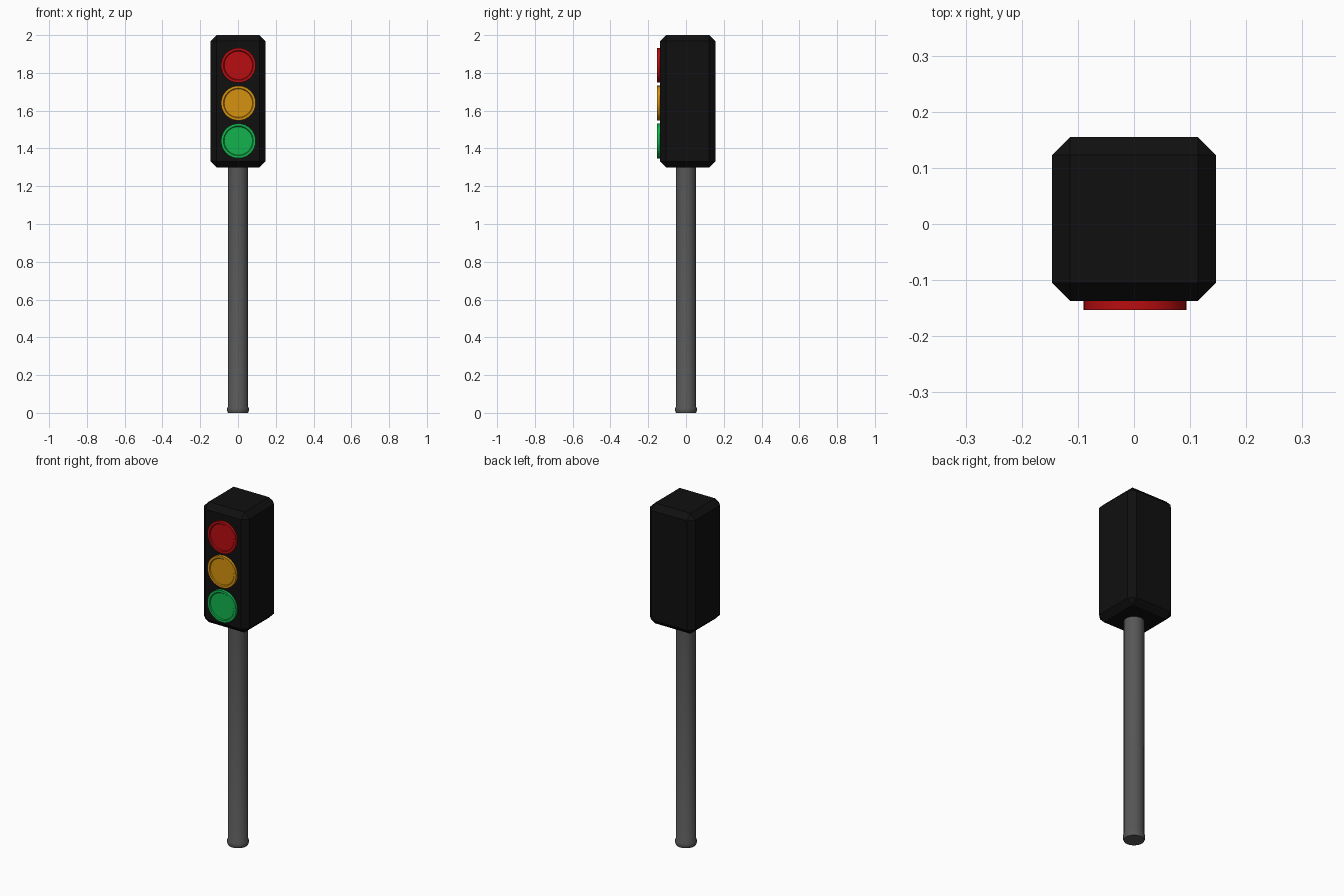
import bpy, bmesh, math
from mathutils import Matrix

if "Cube" in bpy.data.objects:
    bpy.data.objects.remove(bpy.data.objects["Cube"])


def material(name, rgb):
    m = bpy.data.materials.new(name)
    m.diffuse_color = (*rgb, 1)
    m.use_nodes = True
    m.node_tree.nodes["Principled BSDF"].inputs["Base Color"].default_value = m.diffuse_color
    return m


def add_object(name, bm, mat, angle=30):
    bmesh.ops.recalc_face_normals(bm, faces=bm.faces)
    me = bpy.data.meshes.new(name)
    bm.to_mesh(me)
    bm.free()
    ob = bpy.data.objects.new(name, me)
    bpy.context.collection.objects.link(ob)
    me.materials.append(mat)
    bpy.ops.object.select_all(action='DESELECT')
    ob.select_set(True)
    bpy.context.view_layer.objects.active = ob
    bpy.ops.object.shade_smooth_by_angle(angle=math.radians(angle))
    return ob


def lathe(profile, sides=32):
    """Solid of revolution about z from (radius, height) pairs, capped at both ends."""
    bm = bmesh.new()
    rings = [[bm.verts.new((r * math.cos(2 * math.pi * i / sides),
                            r * math.sin(2 * math.pi * i / sides), z))
              for i in range(sides)] for r, z in profile]
    for a, b in zip(rings, rings[1:]):
        for i in range(sides):
            j = (i + 1) % sides
            bm.faces.new((a[i], a[j], b[j], b[i]))
    bm.faces.new(rings[0])
    bm.faces.new(rings[-1])
    return bm


black = material("housing black", (0.005, 0.005, 0.005))
grey = material("pole grey", (0.095, 0.095, 0.095))
red = material("red lens", (0.48, 0.004, 0.005))
amber = material("amber lens", (0.66, 0.29, 0.005))
green = material("green lens", (0.006, 0.45, 0.075))

# Pole with a slightly flared foot
add_object("pole", lathe([(0.053, 0), (0.057, 0.01), (0.057, 0.026),
                          (0.053, 0.033), (0.053, 1.32)]), grey)

# Chamfered housing
bm = bmesh.new()
bmesh.ops.create_cube(bm, size=1)
bmesh.ops.scale(bm, vec=(0.292, 0.292, 0.70), verts=bm.verts)
bmesh.ops.translate(bm, vec=(0, 0.009, 1.65), verts=bm.verts)
bmesh.ops.bevel(bm, geom=list(bm.edges), offset=0.032, segments=1,
                affect='EDGES', profile=0.5)
add_object("housing", bm, black)

# Three lamps, each a disc with a shallow dished face
for name, mat, z in (("red_lamp", red, 1.84), ("amber_lamp", amber, 1.64),
                     ("green_lamp", green, 1.44)):
    bm = lathe([(0.092, 0), (0.092, 0.033), (0.079, 0.033), (0.075, 0.028)])
    bmesh.ops.transform(bm, verts=bm.verts, matrix=Matrix.Translation((0.002, -0.12, z))
                        @ Matrix.Rotation(math.pi / 2, 4, 'X'))
    add_object(name, bm, mat)
